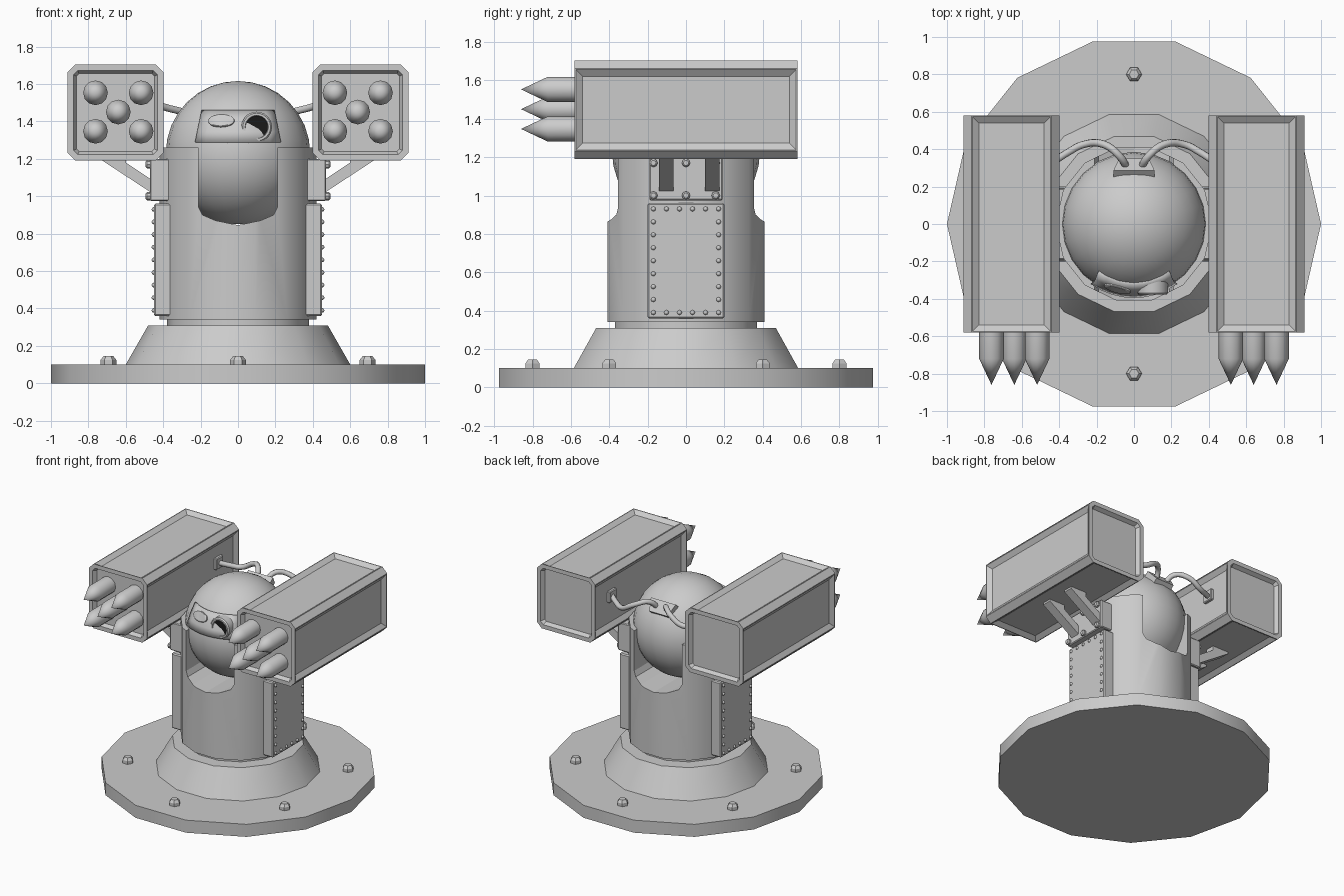
import bpy, bmesh, math
from mathutils import Matrix, Vector

if "Cube" in bpy.data.objects:
    bpy.data.objects.remove(bpy.data.objects["Cube"])

T = Matrix.Translation
FRONT = Matrix.Rotation(math.pi / 2, 4, 'X')   # local z -> -y


def finish(name, bm, angle=35, color=None):
    bmesh.ops.recalc_face_normals(bm, faces=bm.faces)
    me = bpy.data.meshes.new(name)
    bm.to_mesh(me)
    bm.free()
    ob = bpy.data.objects.new(name, me)
    bpy.context.collection.objects.link(ob)
    bpy.ops.object.select_all(action='DESELECT')
    bpy.context.view_layer.objects.active = ob
    ob.select_set(True)
    if angle:
        bpy.ops.object.shade_smooth_by_angle(angle=math.radians(angle))
    if color:
        mat = bpy.data.materials.new(name)
        mat.diffuse_color = color
        mat.use_nodes = True
        mat.node_tree.nodes["Principled BSDF"].inputs["Base Color"].default_value = mat.diffuse_color
        me.materials.append(mat)
    return ob


def lathe(name, profile, n, mats=(Matrix(),), angle=35, color=None):
    """Revolve (radius, height) points round local z, one copy per matrix."""
    bm = bmesh.new()
    for m in mats:
        rings = []
        for r, z in profile:
            k = n if r > 0 else 1
            rings.append([bm.verts.new(m @ Vector((r * math.cos(2 * math.pi * i / n),
                                                   r * math.sin(2 * math.pi * i / n), z)))
                          for i in range(k)])
        for a, b in zip(rings, rings[1:]):
            for i in range(n):
                j = (i + 1) % n
                if len(b) == 1:
                    bm.faces.new((a[i], a[j], b[0]))
                else:
                    bm.faces.new((a[i], a[j], b[j], b[i]))
        for ring in (rings[0], rings[-1]):
            if len(ring) > 2:
                bm.faces.new(ring)
    return finish(name, bm, angle, color)


def prism(name, pts, y0, y1, s=1):
    """Extrude an (x, z) outline along y."""
    bm = bmesh.new()
    a = [bm.verts.new((s * x, y0, z)) for x, z in pts]
    b = [bm.verts.new((s * x, y1, z)) for x, z in pts]
    bm.faces.new(a)
    bm.faces.new(b)
    for i in range(len(pts)):
        j = (i + 1) % len(pts)
        bm.faces.new((a[i], a[j], b[j], b[i]))
    return finish(name, bm, 0)


def box(name, x0, x1, y0, y1, z0, z1, s=1, bevel=0):
    ob = prism(name, [(x0, z0), (x1, z0), (x1, z1), (x0, z1)], y0, y1, s)
    if bevel:
        mod = ob.modifiers.new("bevel", 'BEVEL')
        mod.width, mod.segments = bevel, 1
    return ob


# Base plate, skirt, neck
lathe("base_plate", [(1, 0), (1, .1)], 14)
lathe("base_skirt", [(.6, .1), (.48, .31)], 14)
lathe("neck", [(.38, .3), (.38, .35)], 14)
lathe("base_bolts", [(.042, .1), (.042, .125), (.026, .145)], 6,
      [T((.8 * math.cos(a), .8 * math.sin(a), 0))
       for a in (math.radians(30 + 60 * k) for k in range(6))], 20)

# Column with the rounded slot running front to back
body = lathe("column", [(.42, .34), (.42, 1.26)], 14)
slot = [(.21, 1.4), (.21, .94), (.19, .9), (.12, .87), (0, .845)]
cutter = prism("slot_cutter", slot + [(-x, z) for x, z in slot[-2::-1]], -.6, .6)
cutter.hide_render = True
cutter.hide_set(True)
mod = body.modifiers.new("slot", 'BOOLEAN')
mod.object, mod.operation, mod.solver = cutter, 'DIFFERENCE', 'EXACT'

# Ball head
HEAD = Vector((0, 0, 1.23))
arc = [(.386 * math.sin(math.pi * i / 16), -.386 * math.cos(math.pi * i / 16)) for i in range(1, 16)]
lathe("head", arc + [(0, .386)], 24, [T(HEAD)])

# Visor plate wrapped on the ball
bm = bmesh.new()
rows = []
for v in (0, .33, .67, 1):
    z = 1.29 + .17 * v
    xs = [(.23 - .035 * v) * u / 4 for u in range(-4, 5)]
    rows.append([bm.verts.new((x, -math.sqrt(.4 ** 2 - x * x - (z - 1.23) ** 2), z)) for x in xs])
for a, b in zip(rows, rows[1:]):
    for i in range(8):
        bm.faces.new((a[i], a[i + 1], b[i + 1], b[i]))
visor = finish("visor", bm)
mod = visor.modifiers.new("thick", 'SOLIDIFY')
mod.thickness, mod.offset = .04, -1 if visor.data.polygons[0].normal.y < 0 else 1

# Eye lens, dark glass and oval sensor
eye = T((.1, 0, 1.37)) @ FRONT
lathe("lens_ring", [(.082, .28), (.082, .368), (.074, .378), (.062, .378), (.058, .355)], 24, [eye])
lathe("lens_glass", [(.059, .33), (.059, .361)], 24, [eye], color=(.01, .01, .01, 1))
d = Vector((-.09, -.35, .175))
lathe("oval_sensor", [(1, -.02), (1, .004), (.9, .008)], 20,
      [T(HEAD + d.normalized() * .398) @ d.to_track_quat('Z', 'Y').to_matrix().to_4x4()
       @ Matrix.Diagonal((.072, .038, 1, 1))])

# Cable socket on the back of the head
sock = prism("cable_socket", [(-.11, .05), (-.08, -.05), (.08, -.05), (.11, .05)], -.03, .03)
sock.location = (0, .295, 1.47)
sock.rotation_euler = (math.radians(40), 0, 0)

for s, side in ((1, "right"), (-1, "left")):
    # Riveted side panel
    box(side + "_panel", .35, .45, -.2, .2, .36, .96, s, .008)
    spots = [(y, .39 + .0675 * k) for y in (-.17, .17) for k in range(9)]
    spots += [(-.17 + .068 * k, z) for z in (.39, .93) for k in range(1, 5)]
    out = Matrix.Rotation(s * math.pi / 2, 4, 'Y')
    lathe(side + "_rivets", [(.013, 0), (.012, .006), (.007, .012), (0, .014)], 8,
          [T((s * .448, y, z)) @ out for y, z in spots], 60)

    # Pod bracket: plate, bolts, two slanted arms
    box(side + "_bracket_plate", .36, .47, -.19, .19, .975, 1.2, s, .006)
    lathe(side + "_bracket_bolts", [(.022, 0), (.022, .018), (.014, .026)], 8,
          [T((s * .468, y, z)) @ out for y in (-.17, 0, .155) for z in (1.0, 1.17)], 20)
    for i, y in enumerate((-.14, .1)):
        prism(f"{side}_bracket_arm_{i}",
              [(.45, 1.01), (.74, 1.2), (.74, 1.23), (.6, 1.23), (.6, 1.18), (.45, 1.08)], y, y + .075, s)

    # Launcher pod: chamfered box with recessed panels on every side
    cx, cz, h, c = s * .655, 1.447, .257, .042
    outline = [(h, h - c), (h - c, h), (c - h, h), (-h, h - c), (-h, c - h), (c - h, -h), (h - c, -h), (h, c - h)]
    pod = prism(side + "_pod", [(cx + x, cz + z) for x, z in outline], -.58, .58)
    bm = bmesh.new()
    bm.from_mesh(pod.data)
    ends = [f for f in bm.faces if abs(f.normal.y) > .9]
    longs = [f for f in bm.faces if max(abs(f.normal.x), abs(f.normal.z)) > .9]
    bmesh.ops.inset_individual(bm, faces=longs, thickness=.008)
    bmesh.ops.inset_individual(bm, faces=longs, thickness=.05, depth=-.025)
    bmesh.ops.inset_individual(bm, faces=ends, thickness=.035)
    bmesh.ops.inset_individual(bm, faces=ends, thickness=.018, depth=-.03)
    bm.to_mesh(pod.data)
    bm.free()

    # Five missiles per pod
    lathe(side + "_missiles", [(.066, .5), (.066, .72), (0, .86)], 12,
          [T((s * .64 + x, 0, 1.45 + z)) @ FRONT
           for x, z in ((0, 0), (.122, .103), (-.122, .103), (.122, -.103), (-.122, -.103))], 50)

    # Cable from head to pod, with its socket on the pod
    cu = bpy.data.curves.new(side + "_cable", 'CURVE')
    cu.dimensions = '3D'
    cu.bevel_depth, cu.bevel_resolution, cu.resolution_u = .02, 2, 5
    path = [(.035, .29, 1.46), (.075, .36, 1.53), (.16, .425, 1.51), (.27, .425, 1.455),
            (.35, .385, 1.465), (.42, .34, 1.485)]
    sp = cu.splines.new('BEZIER')
    sp.bezier_points.add(len(path) - 1)
    for p, (x, y, z) in zip(sp.bezier_points, path):
        p.co = (s * x, y, z)
        p.handle_left_type = p.handle_right_type = 'AUTO'
    bpy.context.collection.objects.link(bpy.data.objects.new(side + "_cable", cu))
    box(side + "_pod_socket", .4, .43, .3, .39, 1.44, 1.53, s, .006)
